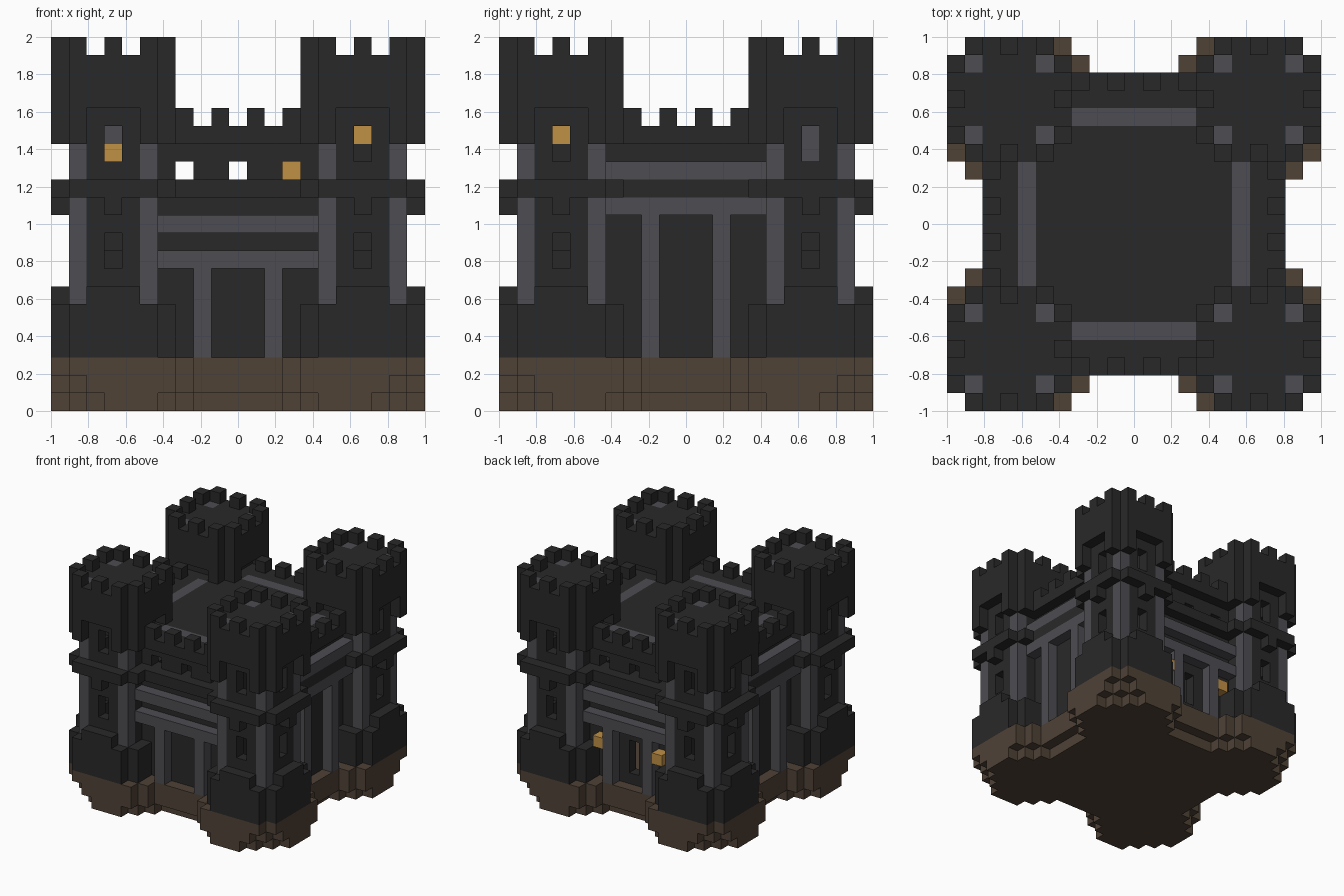
import bpy, bmesh
from mathutils import Vector

cube = bpy.data.objects.get("Cube")
if cube:
    bpy.data.objects.remove(cube, do_unlink=True)

N = 21                # blocks along each side
S = 2 / N             # block size
COLORS = {
    "dark_stone": (0.022, 0.022, 0.022),
    "grey_stone": (0.075, 0.073, 0.084),
    "brown_earth": (0.078, 0.054, 0.037),
    "lamp_yellow": (0.53, 0.28, 0.06),
}
mats = {}
for name, rgb in COLORS.items():
    m = bpy.data.materials.new(name)
    m.use_nodes = True
    m.diffuse_color = (*rgb, 1)
    bsdf = m.node_tree.nodes["Principled BSDF"]
    bsdf.inputs["Base Color"].default_value = (*rgb, 1)
    bsdf.inputs["Roughness"].default_value = 0.9
    mats[name] = m
DARK, GREY, BROWN, YELLOW = COLORS

blocks = {}           # (x, y, z) -> (part, colour)


def span(r):
    return range(r, r + 1) if isinstance(r, int) else range(*r)


def fill(part, color, xs, ys, zs, sym="quad"):
    """Fill a box of blocks; quad mirrors in x and y, oct also swaps x and y.
    Without a part name the box is carved out."""
    for x in span(xs):
        for y in span(ys):
            for z in span(zs):
                spots = [(x, y)]
                if sym == "oct":
                    spots.append((y, x))
                if sym != "one":
                    spots = [q for a, b in spots for q in
                             ((a, b), (N-1-a, b), (a, N-1-b), (N-1-a, N-1-b))]
                for a, b in spots:
                    if part:
                        blocks[a, b, z] = (part, color)
                    else:
                        blocks.pop((a, b, z), None)


def carve(xs, ys, zs, sym="oct"):
    fill(None, None, xs, ys, zs, sym)


# Earth base, stepped inwards towards the ground
for z in range(3):
    trim = 1 if z == 0 else 0
    fill("base", BROWN, (2, 11), (2, 11), z, "oct")
    fill("base", BROWN, (3 - z, 7 - trim), 0, z, "oct")
    fill("base", BROWN, (max(1, 2 - z), 8 - trim), 1, z, "oct")
carve((8, 13), 2, 0)

# Tower skirts
fill("tower_skirt", DARK, (1, 6), (0, 7), (3, 6), "oct")
fill("tower_skirt", DARK, (2, 5), 0, 6, "oct")

# Hollow tower shafts with a core and corner posts
fill("tower_shaft", DARK, (1, 6), (1, 6), (6, 20), "oct")
carve((2, 5), (2, 5), (6, 19))
fill("tower_core", DARK, 3, 3, (6, 9))
fill("tower_core", DARK, 3, 3, (11, 19))
for x in (1, 5):
    for y in (1, 5):
        fill("tower_post", GREY, x, y, (6, 20))

# Tower windows on the outer faces
for zs in ((8, 10), (14, 16)):
    carve(3, 1, zs)

# Lights and grey cores behind the upper windows
for x, y in ((3, 3), (17, 17), (3, 17)):
    fill("tower_core", GREY, x, y, (14, 16), "one")
fill("tower_lamp", YELLOW, 3, 3, 14, "one")
fill("tower_lamp", YELLOW, 17, 3, 15, "one")

# Tower overhang, belt and battlements on all four faces
for side in (0, 6):
    fill("tower_overhang", DARK, (1, 6), side, (15, 20), "oct")
    carve((2, 5), side, (15, 17))
    fill("tower_belt", DARK, (1, 6), side, 12, "oct")
    fill("tower_belt", DARK, 3, side, 11, "oct")
    for x in (1, 3, 5):
        fill("tower_battlement", DARK, x, side, 20, "oct")

# Walls between the towers
fill("wall", DARK, (6, 15), 3, (3, 15), "oct")
fill("wall_belt", DARK, (6, 15), 2, 12, "oct")

# Front and back: low beams and columns
for z in (8, 10):
    fill("front_beam", GREY, (6, 15), 2, z)
fill("front_column", GREY, 8, 2, (3, 8))

# Sides: high beams and tall columns
for z in (11, 13):
    fill("side_beam", GREY, 2, (6, 15), z)
fill("side_column", GREY, 2, 8, (3, 11))

# Roof, inner trim and parapet
fill("roof", DARK, (6, 15), (6, 15), 15)
fill("roof", DARK, (6, 15), (2, 6), 15, "oct")
fill("roof_trim", GREY, (7, 14), 4, 15, "oct")
for x in (7, 9):
    fill("parapet_battlement", DARK, x, 2, 16, "oct")

# Wall windows and lamps
for x in (7, 10):
    carve(x, 3, 13, "quad")
carve(10, 17, (4, 7), "one")
fill("window_lamp", YELLOW, 13, 4, 13, "one")
for x in (7, 13):
    fill("back_lamp", YELLOW, x, 18, 6, "one")

# Turn the exposed block faces into one mesh per part
AXES = [Vector((1, 0, 0)), Vector((0, 1, 0)), Vector((0, 0, 1))]
parts = {}
for pos, (part, color) in blocks.items():
    parts.setdefault((part, color), []).append(pos)

for (part, color), cells in parts.items():
    bm = bmesh.new()
    for cell in cells:
        mid = Vector(cell) + Vector((0.5, 0.5, 0.5))
        for k in range(3):
            for s in (1, -1):
                n = AXES[k] * s
                if tuple(int(c + d) for c, d in zip(cell, n)) in blocks:
                    continue
                u = AXES[(k + 1) % 3] / 2
                v = AXES[(k + 2) % 3] / 2 * s
                c = mid + n / 2
                quad = (c - u - v, c + u - v, c + u + v, c - u + v)
                bm.faces.new([bm.verts.new(((p.x * S) - 1, (p.y * S) - 1, p.z * S))
                              for p in quad])
    bmesh.ops.remove_doubles(bm, verts=bm.verts, dist=S / 100)
    mesh = bpy.data.meshes.new(part)
    bm.to_mesh(mesh)
    bm.free()
    mesh.materials.append(mats[color])
    obj = bpy.data.objects.new(part, mesh)
    bpy.context.collection.objects.link(obj)
